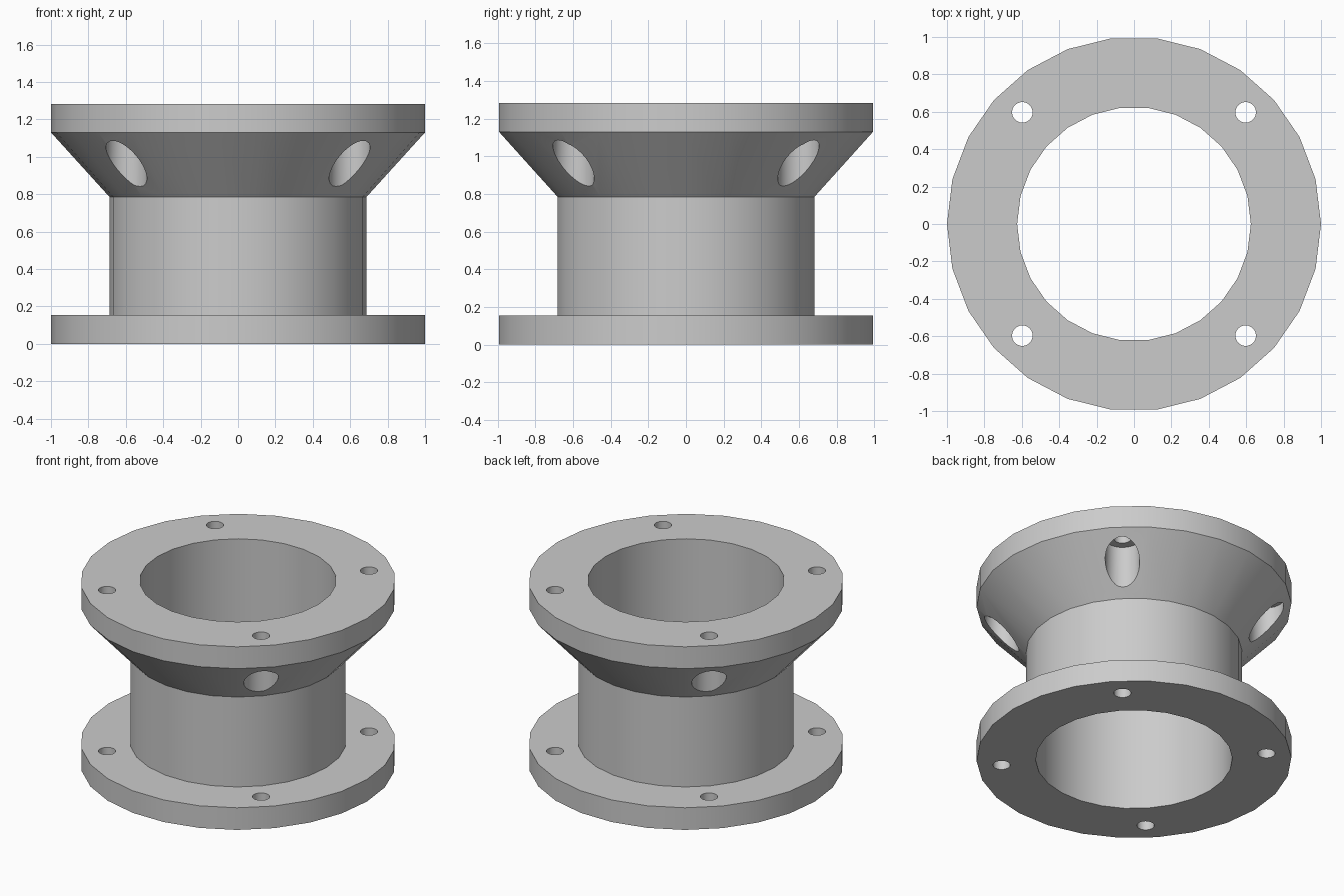
import bpy
import bmesh
from math import pi, radians
from mathutils import Matrix

SIDES = 26
BASE_TOP, NECK_TOP, RIM_BOTTOM, HEIGHT = 0.155, 0.785, 1.13, 1.283
BORE, NECK, RIM = 0.625, 0.687, 1.0
BOLT, BOLT_RADIUS, POCKET_RADIUS = 0.597, 0.055, 0.11

if "Cube" in bpy.data.objects:
    bpy.data.objects.remove(bpy.data.objects["Cube"], do_unlink=True)

grey = bpy.data.materials.new("plain grey")
grey.use_nodes = True
colour = (0.6, 0.6, 0.6, 1)
grey.diffuse_color = colour
grey.node_tree.nodes["Principled BSDF"].inputs["Base Color"].default_value = colour


def make_object(name, bm):
    bmesh.ops.recalc_face_normals(bm, faces=bm.faces)
    mesh = bpy.data.meshes.new(name)
    bm.to_mesh(mesh)
    bm.free()
    mesh.materials.append(grey)
    obj = bpy.data.objects.new(name, mesh)
    bpy.context.collection.objects.link(obj)
    return obj


def lathe(name, profile):
    """Turn a closed (radius, height) profile around z."""
    bm = bmesh.new()
    verts = [bm.verts.new((r, 0, z)) for r, z in profile]
    edges = [bm.edges.new((v, verts[i - 1])) for i, v in enumerate(verts)]
    bmesh.ops.spin(bm, geom=verts + edges, cent=(0, 0, 0), axis=(0, 0, 1),
                   angle=2 * pi, steps=SIDES, use_merge=True)
    bmesh.ops.remove_doubles(bm, verts=bm.verts, dist=1e-4)
    return make_object(name, bm)


def four_cylinders(name, radius, bottom, top):
    """One upright cutter cylinder at each bolt position."""
    bm = bmesh.new()
    for sx in (-1, 1):
        for sy in (-1, 1):
            place = Matrix.Translation((sx * BOLT, sy * BOLT, (bottom + top) / 2))
            bmesh.ops.create_cone(bm, cap_ends=True, segments=SIDES, radius1=radius,
                                  radius2=radius, depth=top - bottom, matrix=place)
    cutter = make_object(name, bm)
    cutter.hide_render = True
    return cutter


# Flanged sleeve: base flange, neck, flared shoulder, top flange, open bore
sleeve = lathe("flanged_sleeve", [
    (BORE, 0), (RIM, 0), (RIM, BASE_TOP), (NECK, BASE_TOP), (NECK, NECK_TOP),
    (RIM, RIM_BOTTOM), (RIM, HEIGHT), (BORE, HEIGHT)])

# Bolt holes through both flanges, with wider pockets in the flared shoulder
cutters = [four_cylinders("pocket_cutter", POCKET_RADIUS, NECK_TOP - 0.1, RIM_BOTTOM + 0.002),
           four_cylinders("bolt_cutter", BOLT_RADIUS, -0.1, HEIGHT + 0.1)]

bpy.ops.object.select_all(action='DESELECT')
sleeve.select_set(True)
bpy.context.view_layer.objects.active = sleeve
for cutter in cutters:
    cut = sleeve.modifiers.new(cutter.name, 'BOOLEAN')
    cut.operation = 'DIFFERENCE'
    cut.solver = 'EXACT'
    cut.object = cutter
    bpy.ops.object.modifier_apply(modifier=cut.name)
    bpy.data.objects.remove(cutter, do_unlink=True)

bpy.ops.object.shade_smooth_by_angle(angle=radians(30))
